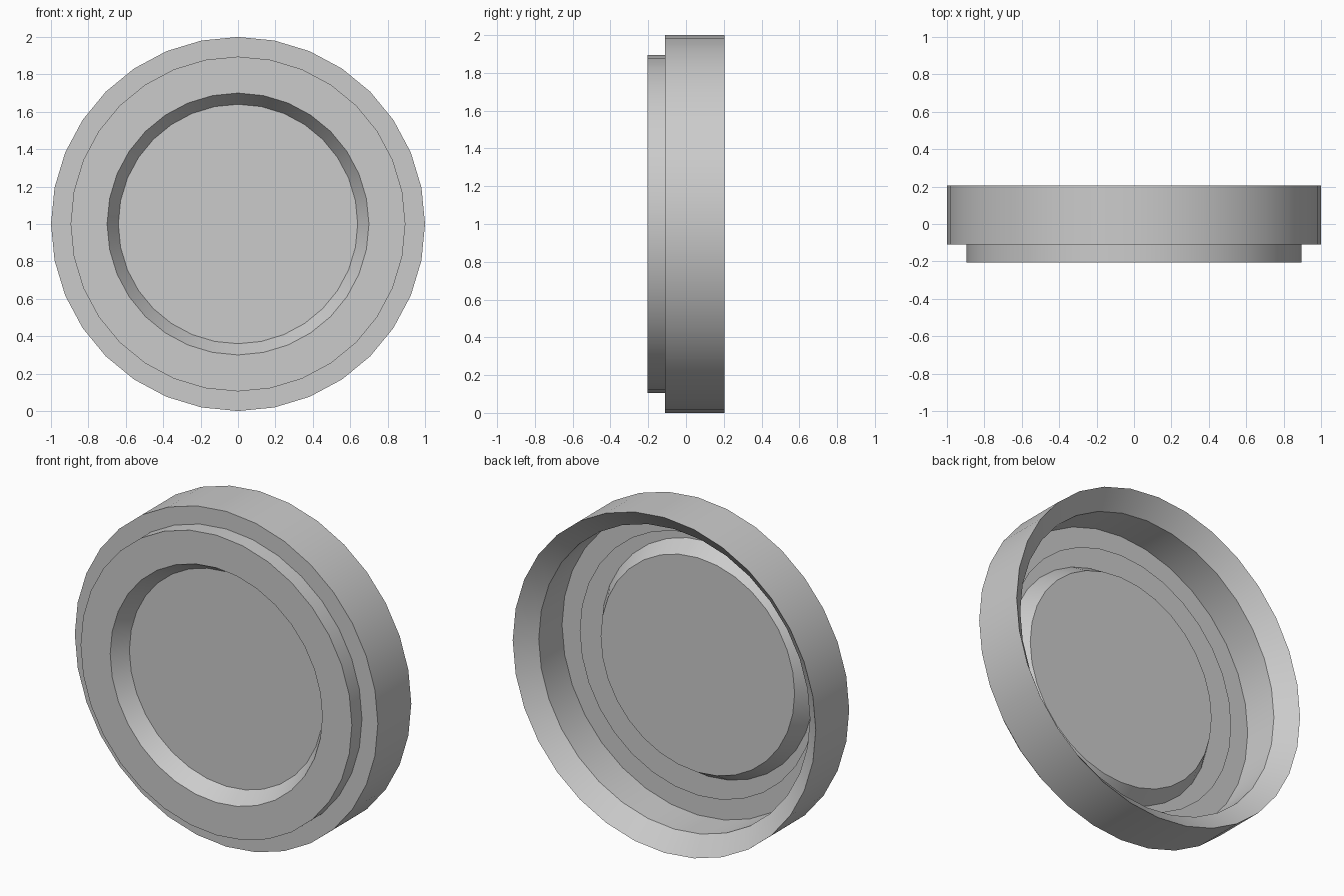
import bpy, bmesh, math

if "Cube" in bpy.data.objects:
    bpy.data.objects.remove(bpy.data.objects["Cube"])

SIDES = 32


def lathe(name, profile):
    """Revolve (radius, y) points around the y axis; radius 0 closes with a disc."""
    bm = bmesh.new()
    rings = []
    for r, y in profile:
        if r == 0:
            continue
        rings.append([bm.verts.new((r * math.sin(2 * math.pi * i / SIDES), y,
                                    1 + r * math.cos(2 * math.pi * i / SIDES)))
                      for i in range(SIDES)])
    for a, b in zip(rings, rings[1:]):
        for i in range(SIDES):
            j = (i + 1) % SIDES
            bm.faces.new((a[i], b[i], b[j], a[j]))
    if profile[-1][0] == 0:
        bm.faces.new(rings[-1])
    bmesh.ops.recalc_face_normals(bm, faces=bm.faces)
    mesh = bpy.data.meshes.new(name)
    bm.to_mesh(mesh)
    bm.free()
    obj = bpy.data.objects.new(name, mesh)
    bpy.context.collection.objects.link(obj)
    bpy.ops.object.select_all(action='DESELECT')
    obj.select_set(True)
    bpy.context.view_layer.objects.active = obj
    bpy.ops.object.shade_smooth_by_angle(angle=math.radians(30))
    return obj


FRONT, STEP, LIP, BACK = -0.205, -0.11, 0.11, 0.205

# Outer rim: front shoulder, outer wall, back chamfer, inner wall, inner ledge
lathe("outer_rim", [(0.895, STEP), (1.0, STEP), (1.0, BACK), (0.895, LIP),
                    (0.895, STEP), (0.775, STEP)])

# Front bezel: raised ring, sloped inner edge and recessed disc
lathe("front_bezel", [(0.895, STEP), (0.895, FRONT), (0.70, FRONT),
                      (0.64, STEP), (0, STEP)])
